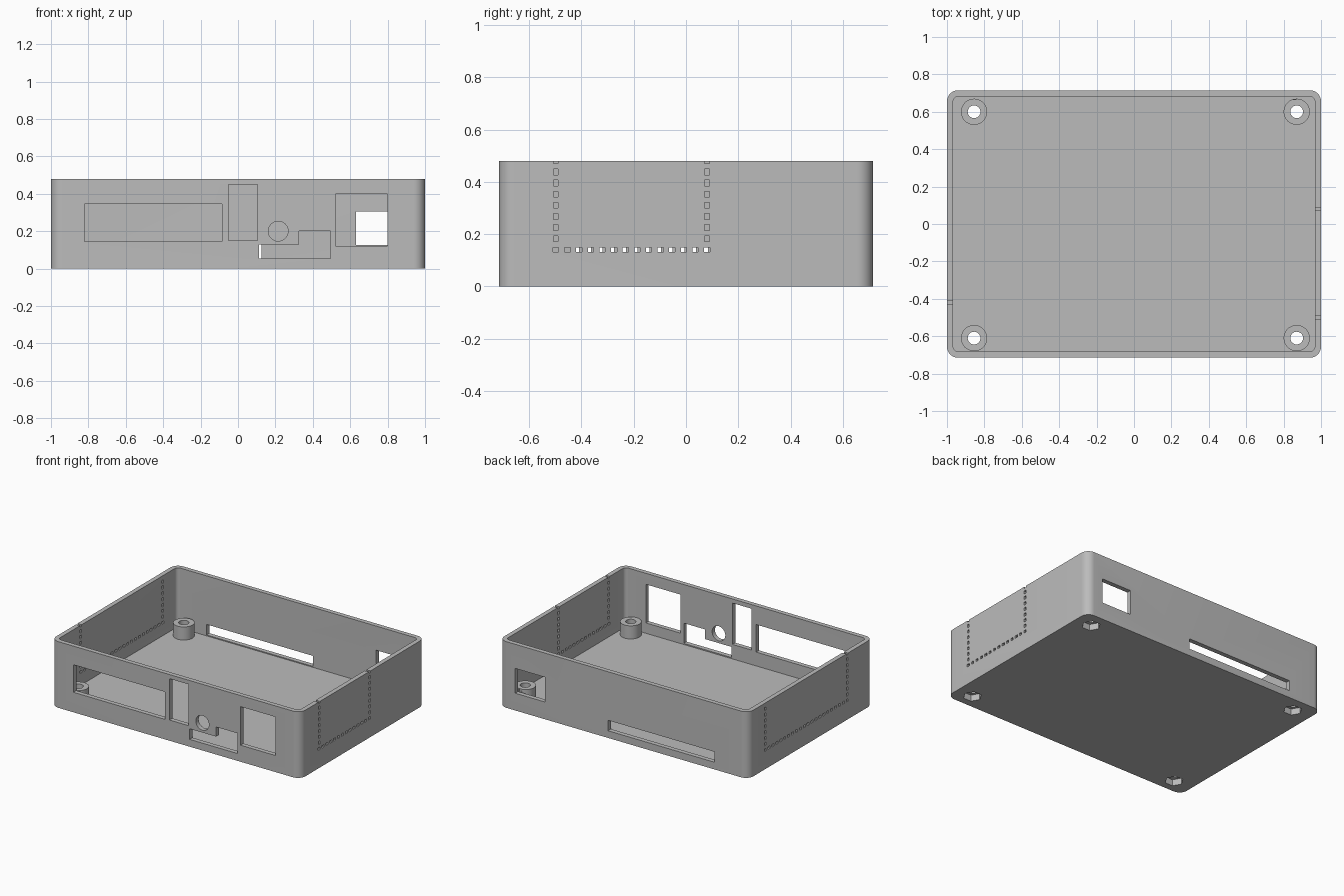
import bpy, bmesh, math
from mathutils import Matrix, Vector

cube = bpy.data.objects.get("Cube")
if cube:
    bpy.data.objects.remove(cube, do_unlink=True)

HX, HY, H = 1.0, 0.715, 0.48          # half width, half depth, height
WALL, FLOOR = 0.033, 0.045
POSTS = [(x, y) for x in (-0.855, 0.87) for y in (-0.61, 0.60)]

grey = bpy.data.materials.new("plain grey plastic")
grey.use_nodes = True
grey.diffuse_color = (0.5, 0.5, 0.5, 1)
grey.node_tree.nodes["Principled BSDF"].inputs["Base Color"].default_value = (0.5, 0.5, 0.5, 1)


def prism(bm, outline, start, sweep):
    """Extrude a closed 3D outline (moved by start) along sweep."""
    s, d = Vector(start), Vector(sweep)
    low = [bm.verts.new(Vector(p) + s) for p in outline]
    high = [bm.verts.new(v.co + d) for v in low]
    n = len(low)
    faces = [bm.faces.new(low), bm.faces.new(high)]
    for i in range(n):
        j = (i + 1) % n
        faces.append(bm.faces.new((low[i], low[j], high[j], high[i])))
    bmesh.ops.recalc_face_normals(bm, faces=faces)


def box(bm, x0, x1, y0, y1, z0, z1):
    prism(bm, [(x0, y0, z0), (x1, y0, z0), (x1, y1, z0), (x0, y1, z0)], (0, 0, 0), (0, 0, z1 - z0))


def rounded(hx, hy, r, n=10):
    """Rounded rectangle outline in the ground plane."""
    pts = []
    for k, (sx, sy) in enumerate([(1, 1), (-1, 1), (-1, -1), (1, -1)]):
        for i in range(n + 1):
            a = math.pi / 2 * (k + i / n)
            pts.append((sx * (hx - r) + r * math.cos(a), sy * (hy - r) + r * math.sin(a), 0))
    return pts


def ring(r, n):
    return [(r * math.cos(2 * math.pi * i / n), r * math.sin(2 * math.pi * i / n), 0) for i in range(n)]


def make(name, build):
    bm = bmesh.new()
    build(bm)
    mesh = bpy.data.meshes.new(name)
    bm.to_mesh(mesh)
    bm.free()
    ob = bpy.data.objects.new(name, mesh)
    mesh.materials.append(grey)
    bpy.context.collection.objects.link(ob)
    return ob


def combine(target, tool, operation):
    mod = target.modifiers.new(tool.name, "BOOLEAN")
    mod.operation, mod.object, mod.solver = operation, tool, "EXACT"
    bpy.context.view_layer.objects.active = target
    bpy.ops.object.modifier_apply(modifier=mod.name)
    bpy.data.objects.remove(tool, do_unlink=True)


# Tray: rounded shell with a floor
tray = make("enclosure_tray", lambda bm: prism(bm, rounded(HX, HY, 0.06), (0, 0, 0), (0, 0, H)))
cavity = make("cavity", lambda bm: prism(
    bm, rounded(HX - WALL, HY - WALL, 0.027), (0, 0, FLOOR), (0, 0, H)))
combine(tray, cavity, "DIFFERENCE")


# Screw posts with through holes and hexagonal nut pockets underneath
def posts(radius, sides, z0, z1):
    def build(bm):
        for x, y in POSTS:
            prism(bm, ring(radius, sides), (x, y, z0), (0, 0, z1 - z0))
    return build


combine(tray, make("screw_posts", posts(0.07, 40, 0.02, 0.14)), "UNION")
combine(tray, make("screw_holes", posts(0.034, 32, -0.1, 0.3)), "DIFFERENCE")
combine(tray, make("nut_pockets", posts(0.062, 6, -0.1, 0.045)), "DIFFERENCE")


# Front and back openings
def ports(bm):
    front, back = (-HY - 0.05, -HY + 0.05), (HY - 0.05, HY + 0.05)
    for x0, x1, z0, z1 in [(-0.82, -0.085, 0.145, 0.345), (-0.05, 0.105, 0.15, 0.45),
                           (0.52, 0.80, 0.12, 0.40)]:
        box(bm, x0, x1, *front, z0, z1)
    for x0, x1, z0, z1 in [(-0.73, 0.125, 0.052, 0.128), (0.63, 0.87, 0.125, 0.305)]:
        box(bm, x0, x1, *back, z0, z1)
    step = [(0.113, 0.053), (0.495, 0.053), (0.495, 0.2), (0.325, 0.2), (0.325, 0.13), (0.113, 0.13)]
    prism(bm, [(x, 0, z) for x, z in step], (0, front[0], 0), (0, 0.1, 0))
    prism(bm, [(x, 0, z) for x, z, _ in ring(0.053, 32)], (0.215, front[0], 0.2), (0, 0.1, 0))


combine(tray, make("port_cutters", ports), "DIFFERENCE")


# Perforated break-out panels in the side walls
def perforations(bm):
    base, rise, long, short = 0.14, 0.0425, 0.011, 0.009
    for side, y0, y1, count, tall in [(1, -0.498, 0.08, 14, (9, 9)), (-1, -0.42, 0.52, 22, (9, 8))]:
        x0, x1 = sorted((side * (HX - 0.06), side * (HX + 0.05)))
        for i in range(count):
            y = y0 + (y1 - y0) * i / (count - 1)
            box(bm, x0, x1, y - long, y + long, base - short, base + short)
        for y, rows in zip((y0, y1), tall):
            for k in range(1, rows):
                z = base + rise * k
                box(bm, x0, x1, y - short, y + short, z - long, z + long)


combine(tray, make("perforation_cutters", perforations), "DIFFERENCE")

# Smooth corners and cylinders, sharp edges kept
bpy.ops.object.select_all(action="DESELECT")
tray.select_set(True)
bpy.context.view_layer.objects.active = tray
bpy.ops.object.shade_smooth_by_angle(angle=math.radians(30))
